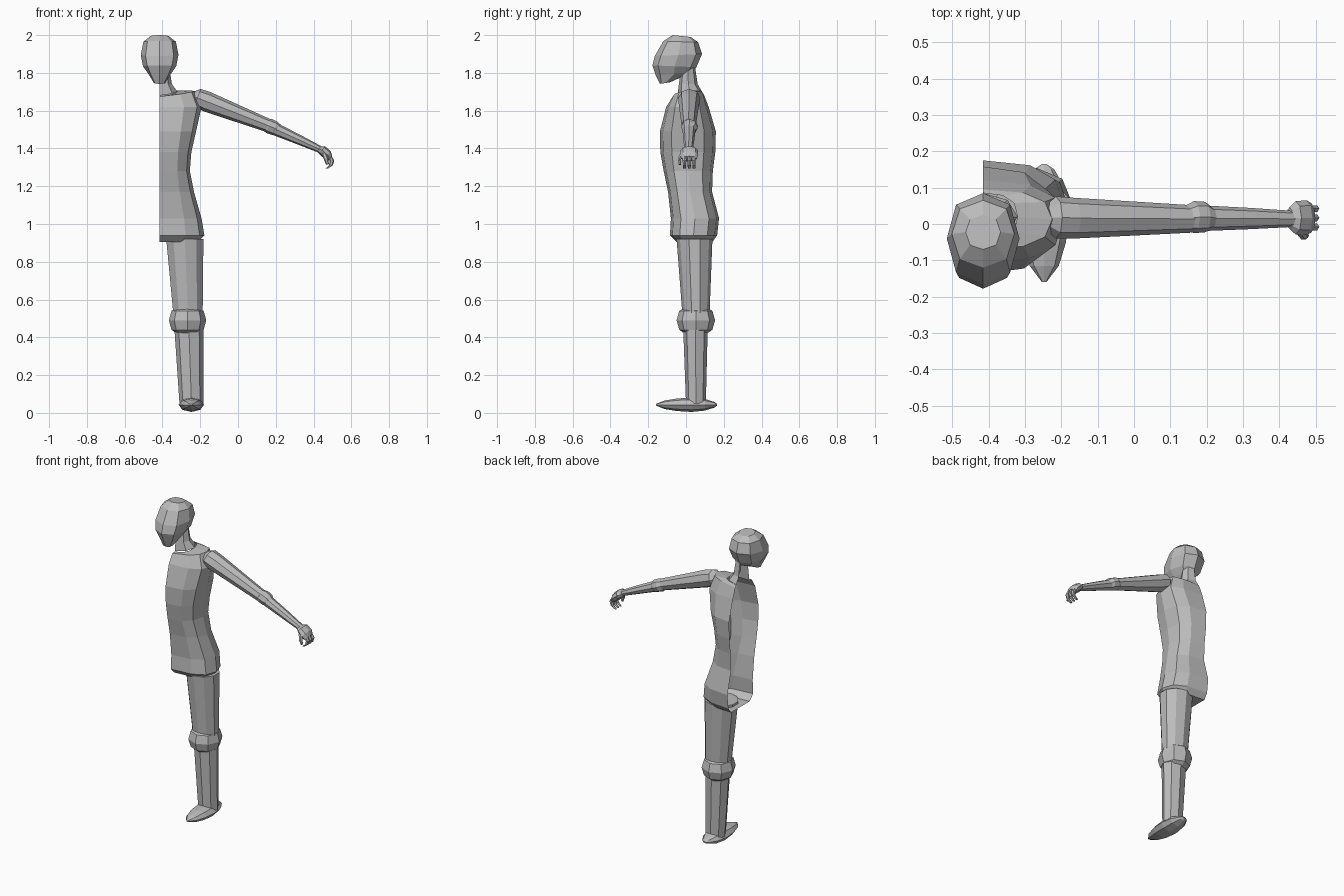
import bpy, math
from mathutils import Vector as V

grey = bpy.data.materials.new("plain grey")
grey.diffuse_color = (0.5, 0.5, 0.5, 1)
MID = -0.415  # plane where the half body is cut open


def make(name, verts, faces):
    me = bpy.data.meshes.new(name)
    me.from_pydata([tuple(v) for v in verts], [], faces)
    me.materials.append(grey)
    ob = bpy.data.objects.new(name, me)
    bpy.context.collection.objects.link(ob)
    return ob


def sp(a, p):
    return math.copysign(abs(a) ** p, a)


def loft(name, rings, n=8, p=1.0, half=False, caps=(True, True)):
    """Skin rings of (centre, u vector, v vector, optional side lift)."""
    verts, faces = [], []
    m = n + 1 if half else n
    for r in rings:
        c, u, v = (V(q) for q in r[:3])
        lift = r[3] if len(r) > 3 else 0
        for i in range(m):
            t = -math.pi / 2 + (math.pi if half else 2 * math.pi) * i / n
            co, si = math.cos(t), math.sin(t)
            if abs(co) < 1e-6:
                co = 0
            verts.append(c + u * sp(co, p) + v * sp(si, p) + V((0, 0, lift * co)))
    for k in range(len(rings) - 1):
        for i in range(n):
            j = (i + 1) % m
            faces.append((k * m + i, k * m + j, (k + 1) * m + j, (k + 1) * m + i))
    if caps[0]:
        faces.append(tuple(reversed(range(m))))
    if caps[1]:
        faces.append(tuple(range((len(rings) - 1) * m, len(rings) * m)))
    return make(name, verts, faces)


def slab(x, hw, yf, yb, zf, zb=None, lift=0):
    """Ring spanning front to back, optionally tilted."""
    zb = zf if zb is None else zb
    return ((x, (yf + yb) / 2, (zf + zb) / 2), (hw, 0, 0),
            (0, (yb - yf) / 2, (zb - zf) / 2), lift)


# Head
loft("head", [
    slab(MID, .030, -.138, -.085, 1.742, 1.75),
    slab(MID, .060, -.160, .035, 1.785, 1.805),
    slab(MID, .088, -.178, .055, 1.84, 1.83),
    slab(MID, .100, -.165, .085, 1.89, 1.90),
    slab(MID, .086, -.120, .065, 1.968, 1.962),
    slab(MID, .048, -.070, .025, 2.0, 1.99)], n=8, p=.85)

# Half neck
loft("neck", [
    slab(MID, .095, -.045, .085, 1.68, 1.70, .01),
    slab(MID, .065, -.038, .062, 1.74),
    slab(MID, .052, -.025, .048, 1.83)], n=4, half=True, caps=(False, False))

# Half torso, open along the middle
loft("torso", [
    slab(MID, .200, -.050, .140, .905),
    slab(MID, .237, -.085, .165, .94),
    slab(MID, .222, -.080, .175, 1.03),
    slab(MID, .182, -.095, .138, 1.17),
    slab(MID, .160, -.118, .142, 1.28),
    slab(MID, .168, -.136, .155, 1.38),
    slab(MID, .193, -.138, .158, 1.49),
    slab(MID, .222, -.105, .120, 1.62),
    slab(MID, .190, -.070, .095, 1.675, 1.685, .025),
    slab(MID, .095, -.045, .085, 1.675, 1.70, .015)],
    n=6, p=.78, half=True, caps=(True, False))

# Leg
loft("thigh", [slab(-.2815, .1035, -.05, .14, .92),
               slab(-.265, .082, -.02, .125, .53)], n=10)
loft("knee", [slab(-.267, r, .052 - r * 1.03, .052 + r * 1.03, z) for r, z in
              ((.058, .42), (.085, .44), (.099, .49), (.085, .54), (.058, .558))])
loft("shin", [slab(-.260, .077, -.015, .115, .45),
              slab(-.2465, .0635, 0, .105, .05)], n=8)

# Foot, a lens pointed at toe and heel
loft("foot", [((-.247, y, .043), (w, 0, 0), (0, 0, h)) for y, w, h in
              ((-.160, .006, .004), (-.115, .040, .022), (-.05, .060, .033),
               (.03, .067, .038), (.10, .056, .031), (.150, .028, .015),
               (.165, .006, .004))], n=8)


def limb(name, normal, secs, n=8):
    nv = V(normal).normalized()
    return loft(name, [((x, y, z), (0, ry, 0), nv * rv) for x, y, z, ry, rv in secs], n)


# Arm
limb("upper_arm", (.36, 0, .93), [
    (-.245, .018, 1.675, .030, .028), (-.215, .018, 1.668, .058, .050),
    (-.165, .016, 1.648, .056, .054), (.155, .014, 1.523, .038, .036)])
limb("elbow", (.42, 0, .9), [
    (.140, .016, 1.529, .034, .032), (.165, .019, 1.519, .044, .040),
    (.195, .019, 1.506, .042, .038), (.215, .016, 1.497, .030, .030)])
limb("forearm", (.47, 0, .88), [
    (.175, .016, 1.512, .036, .035), (.325, .015, 1.445, .029, .026),
    (.440, .014, 1.392, .022, .018)])

# Hand: palm, three curled fingers and a thumb
limb("palm", (.6, 0, .8), [
    (.428, .016, 1.397, .030, .016), (.445, .017, 1.391, .046, .026),
    (.475, .017, 1.365, .048, .026), (.488, .017, 1.345, .040, .018)], n=8)
for i in range(3):
    y = -.008 + i * .025
    limb(f"finger_{i + 1}", (1, 0, .1), [
        (.478, y, 1.368, .010, .012), (.498, y, 1.335, .011, .012),
        (.491, y, 1.310, .010, .011), (.470, y, 1.294, .008, .008)], n=6)
limb("thumb", (1, 0, .3), [
    (.455, -.020, 1.375, .011, .012), (.466, -.034, 1.345, .010, .012),
    (.474, -.032, 1.315, .007, .008)], n=6)
